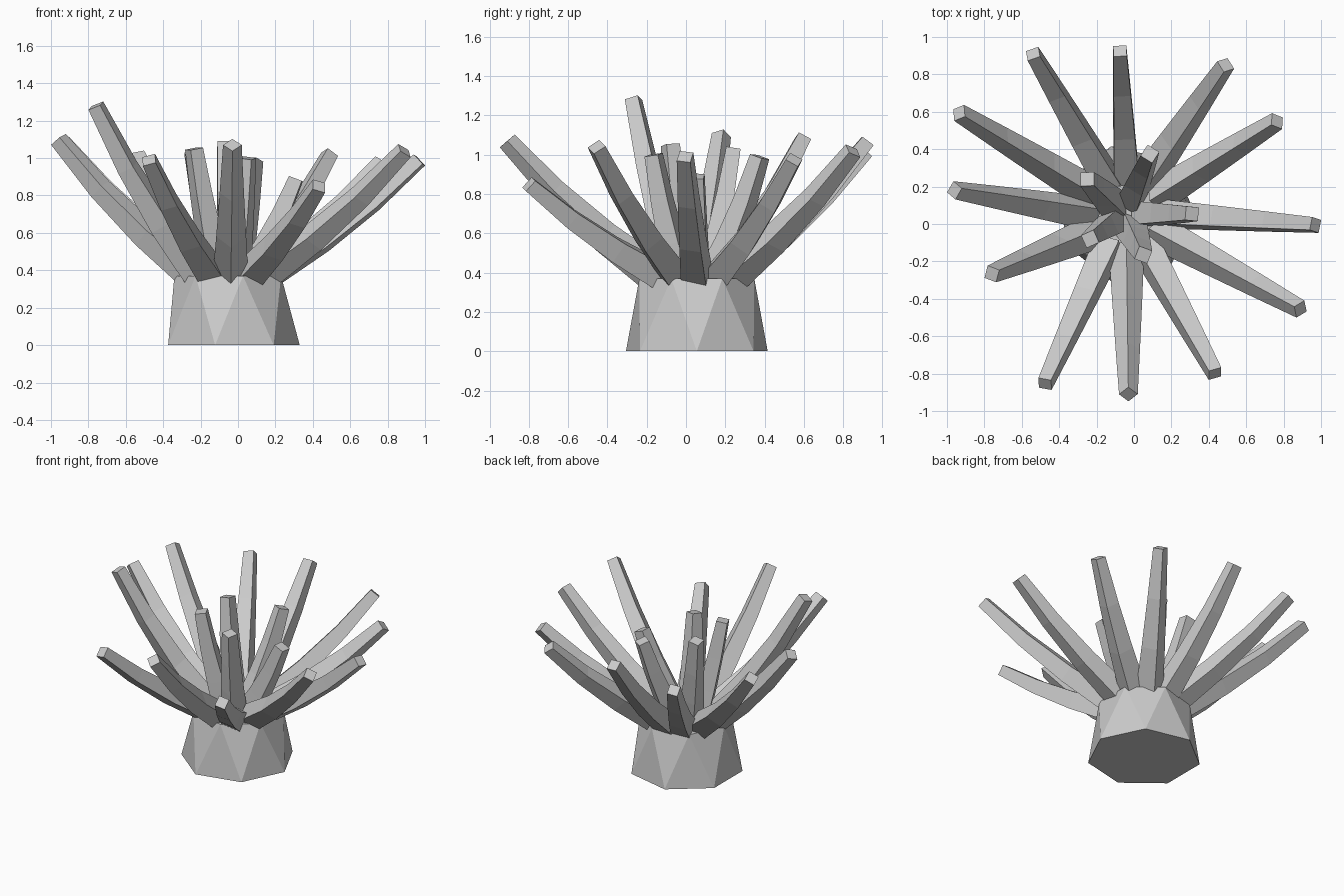
import bpy, bmesh, math
from mathutils import Vector

if "Cube" in bpy.data.objects:
    bpy.data.objects.remove(bpy.data.objects["Cube"])

CENTRE = Vector((-0.04, 0.055, 0))

grey = bpy.data.materials.new("plain grey")
grey.diffuse_color = (0.6, 0.6, 0.6, 1)
grey.use_nodes = True
grey.node_tree.nodes["Principled BSDF"].inputs["Base Color"].default_value = grey.diffuse_color


def finish(bm, name):
    bmesh.ops.recalc_face_normals(bm, faces=bm.faces)
    mesh = bpy.data.meshes.new(name)
    bm.to_mesh(mesh)
    bm.free()
    mesh.materials.append(grey)
    bpy.context.collection.objects.link(bpy.data.objects.new(name, mesh))


def polar(radius, degrees, z):
    a = math.radians(degrees)
    return CENTRE + Vector((radius * math.cos(a), radius * math.sin(a), z))


def tentacle(name, start, tip, roll, r0, r1, rings=4):
    """Square tapering tube along a curve that steepens towards the tip."""
    d = tip - start
    mid = start + Vector((d.x * 0.56, d.y * 0.56, d.z * 0.43))
    bm = bmesh.new()
    loops = []
    for i in range(rings):
        t = i / (rings - 1)
        p = start * (1 - t) ** 2 + mid * 2 * t * (1 - t) + tip * t * t
        tangent = ((mid - start) * (1 - t) + (tip - mid) * t).normalized()
        side = tangent.cross(Vector((0, 0, 1))).normalized()
        up = side.cross(tangent)
        r = r0 + (r1 - r0) * t
        loop = []
        for k in range(4):
            a = math.radians(45 + roll + 90 * k)
            loop.append(bm.verts.new(p + r * (math.cos(a) * side + math.sin(a) * up)))
        loops.append(loop)
    for a, b in zip(loops, loops[1:]):
        for k in range(4):
            bm.faces.new((a[k], a[(k + 1) % 4], b[(k + 1) % 4], b[k]))
    bm.faces.new(loops[0])
    bm.faces.new(loops[-1])
    finish(bm, name)


# Seven-sided base with its top ring turned half a step
bm = bmesh.new()
step = 360 / 7
low = [bm.verts.new(polar(0.37, k * step, 0)) for k in range(7)]
top = [bm.verts.new(polar(0.30, (k + 0.5) * step, 0.37)) for k in range(7)]
for k in range(7):
    n = (k + 1) % 7
    bm.faces.new((low[k], low[n], top[k]))
    bm.faces.new((top[k], low[n], top[n]))
bm.faces.new(low)
bm.faces.new(top)
finish(bm, "base")

# Outer ring: tip position and roll, every 30 degrees clockwise
outer = [
    (0.97, -0.005, 0.99, 10), (0.89, -0.455, 1.04, 40), (0.433, -0.80, 0.85, 20),
    (-0.03, -0.91, 1.07, 45), (-0.476, -0.855, 0.99, -20), (-0.76, -0.267, 1.28, 40),
    (-0.96, 0.18, 1.10, 25), (-0.935, 0.594, 1.08, 45), (-0.54, 0.91, 1.01, 15),
    (-0.075, 0.925, 1.07, 0), (0.49, 0.85, 1.02, 30), (0.765, 0.55, 0.975, 45),
]
for i, (x, y, z, roll) in enumerate(outer):
    tentacle(f"outer_tentacle_{i + 1}", polar(0.19, -30 * i, 0.37),
             Vector((x, y, z)), roll, 0.095, 0.05)

# Inner ring: every 72 degrees
inner = [
    (0.31, 0.055, 0.89, 5), (0.085, 0.375, 0.99, 10), (-0.25, 0.24, 1.03, 45),
    (-0.235, -0.08, 1.05, 10), (0.05, -0.165, 1.0, 45),
]
for i, (x, y, z, roll) in enumerate(inner):
    tentacle(f"inner_tentacle_{i + 1}", polar(0.08, 72 * i, 0.36),
             Vector((x, y, z)), roll, 0.09, 0.052)
